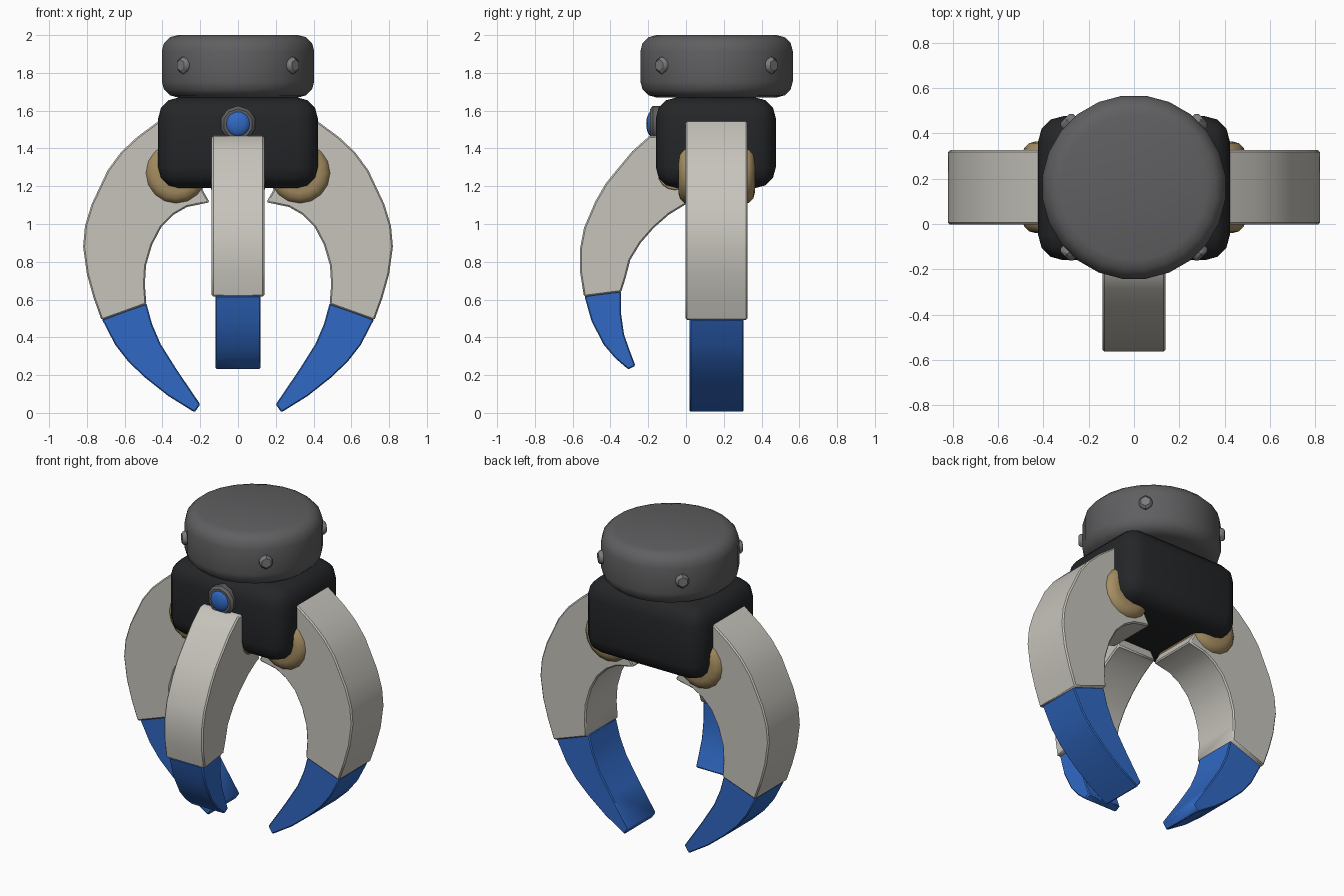
import bpy, bmesh, math
from mathutils import Matrix, Vector

if "Cube" in bpy.data.objects:
    bpy.data.objects.remove(bpy.data.objects["Cube"])

CY = 0.162  # y of the hub axis


def material(name, rgb):
    m = bpy.data.materials.new(name)
    m.diffuse_color = (*rgb, 1)
    m.use_nodes = True
    m.node_tree.nodes["Principled BSDF"].inputs["Base Color"].default_value = m.diffuse_color
    return m


CAP = material("cap_grey", (0.115, 0.115, 0.12))
BODY = material("body_black", (0.018, 0.019, 0.021))
SHELL = material("shell_ivory", (0.57, 0.55, 0.50))
BLUE = material("tip_blue", (0.03, 0.14, 0.55))
BRASS = material("joint_brass", (0.38, 0.27, 0.12))
STEEL = material("bolt_steel", (0.2, 0.2, 0.21))


def finish(name, bm, mat, bevel=0, segments=1, sharp=30, min_angle=40, smooth=40):
    """Bevel the hard edges, then make a smooth-by-angle object."""
    bmesh.ops.recalc_face_normals(bm, faces=bm.faces)
    if bevel:
        edges = [e for e in bm.edges if e.calc_face_angle(0) > math.radians(min_angle)]
        bmesh.ops.bevel(bm, geom=edges, offset=bevel, segments=segments,
                        profile=0.5, affect='EDGES', clamp_overlap=True)
    me = bpy.data.meshes.new(name)
    bm.to_mesh(me)
    bm.free()
    me.materials.append(mat)
    ob = bpy.data.objects.new(name, me)
    bpy.context.collection.objects.link(ob)
    bpy.ops.object.select_all(action='DESELECT')
    ob.select_set(True)
    bpy.context.view_layer.objects.active = ob
    bpy.ops.object.shade_smooth_by_angle(angle=math.radians(smooth))
    return ob


def cylinder(name, loc, axis, r, depth, sides, mat, bevel=0, segments=1, spin=0):
    bm = bmesh.new()
    rot = Vector(axis).to_track_quat('Z', 'Y').to_matrix().to_4x4()
    bmesh.ops.create_cone(bm, cap_ends=True, segments=sides, radius1=r, radius2=r, depth=depth,
                          matrix=Matrix.Translation(loc) @ rot @ Matrix.Rotation(spin, 4, 'Z'))
    return finish(name, bm, mat, bevel, segments, min_angle=60)


def plate(name, profile, width, place, mat, bevel):
    """Extrude an (outward, z) profile sideways; place maps (outward, side, z) to the world."""
    bm = bmesh.new()
    f = bm.faces.new([bm.verts.new(place(u, -width / 2, z)) for u, z in profile])
    ext = bmesh.ops.extrude_face_region(bm, geom=[f])
    shift = Vector(place(0, width, 0)) - Vector(place(0, 0, 0))
    bmesh.ops.translate(bm, vec=shift, verts=[v for v in ext['geom'] if isinstance(v, bmesh.types.BMVert)])
    return finish(name, bm, mat, bevel, 1)


# Wrist cap and its four bolts
cylinder("wrist_cap", (0, CY, 1.835), (0, 0, 1), 0.407, 0.33, 24, CAP, 0.085, 3, math.pi / 24)
for i in range(4):
    a = math.pi / 4 + i * math.pi / 2
    d = Vector((math.cos(a), math.sin(a), 0))
    cylinder(f"cap_bolt_{i + 1}", Vector((0, CY, 1.84)) + d * 0.395, d, 0.045, 0.07, 6, STEEL, 0.012)

# Palm block
bm = bmesh.new()
bmesh.ops.create_cube(bm, size=1, matrix=Matrix.Translation((0, 0.158, 1.43)) @ Matrix.Diagonal((0.845, 0.635, 0.48, 1)))
finish("palm_block", bm, BODY, 0.11, 3)

# Front sensor: housing ring and domed lens
cylinder("sensor_housing", (0, -0.14, 1.53), (0, -1, 0), 0.095, 0.1, 10, CAP, 0.015, 1)
bm = bmesh.new()
bmesh.ops.create_uvsphere(bm, u_segments=12, v_segments=8, radius=0.068,
                          matrix=Matrix.Translation((0, -0.18, 1.53)) @ Matrix.Diagonal((1, 0.45, 1, 1)))
finish("sensor_lens", bm, BLUE)

# Side fingers with brass joints
finger = [(0.39, 1.565), (0.42, 1.545), (0.535, 1.46), (0.62, 1.38), (0.69, 1.285), (0.775, 1.105),
          (0.81, 0.99), (0.82, 0.88), (0.80, 0.735), (0.765, 0.61), (0.722, 0.49), (0.485, 0.575),
          (0.493, 0.68), (0.487, 0.78), (0.455, 0.89), (0.405, 0.985), (0.34, 1.05), (0.27, 1.09),
          (0.15, 1.115), (0.19, 1.185)]
tip = [(0.485, 0.58), (0.72, 0.495), (0.65, 0.36), (0.58, 0.27), (0.49, 0.185), (0.37, 0.09),
       (0.23, 0.003), (0.2, 0.045), (0.325, 0.23), (0.41, 0.365), (0.455, 0.47)]
for side, s in (("left", -1), ("right", 1)):
    def place(u, w, z, s=s):
        return (s * u, CY + w, z)
    plate(f"{side}_finger", finger, 0.328, place, SHELL, 0.008)
    plate(f"{side}_fingertip", tip, 0.285, place, BLUE, 0.006)
    cylinder(f"{side}_joint", (s * 0.327, CY, 1.27), (0, 1, 0), 0.166, 0.405, 16, BRASS, 0.06, 3)

# Smaller front finger
front_finger = [(0.12, 1.47), (0.195, 1.465), (0.285, 1.385), (0.36, 1.295), (0.425, 1.215),
                (0.48, 1.12), (0.54, 0.98), (0.562, 0.865), (0.56, 0.74), (0.54, 0.615),
                (0.343, 0.64), (0.318, 0.72), (0.295, 0.81), (0.24, 0.9), (0.17, 0.98),
                (0.09, 1.05), (0, 1.105), (-0.03, 1.115), (0, 1.18)]
front_tip = [(0.345, 0.645), (0.538, 0.62), (0.5, 0.485), (0.435, 0.36), (0.375, 0.29),
             (0.305, 0.23), (0.268, 0.25), (0.3, 0.335), (0.328, 0.415), (0.343, 0.52)]


def place_front(u, w, z):
    return (w, -u, z)


plate("front_finger", front_finger, 0.278, place_front, SHELL, 0.008)
plate("front_fingertip", front_tip, 0.238, place_front, BLUE, 0.006)
cylinder("front_joint", (0, -0.06, 1.27), (1, 0, 0), 0.09, 0.285, 16, BRASS, 0.003)
